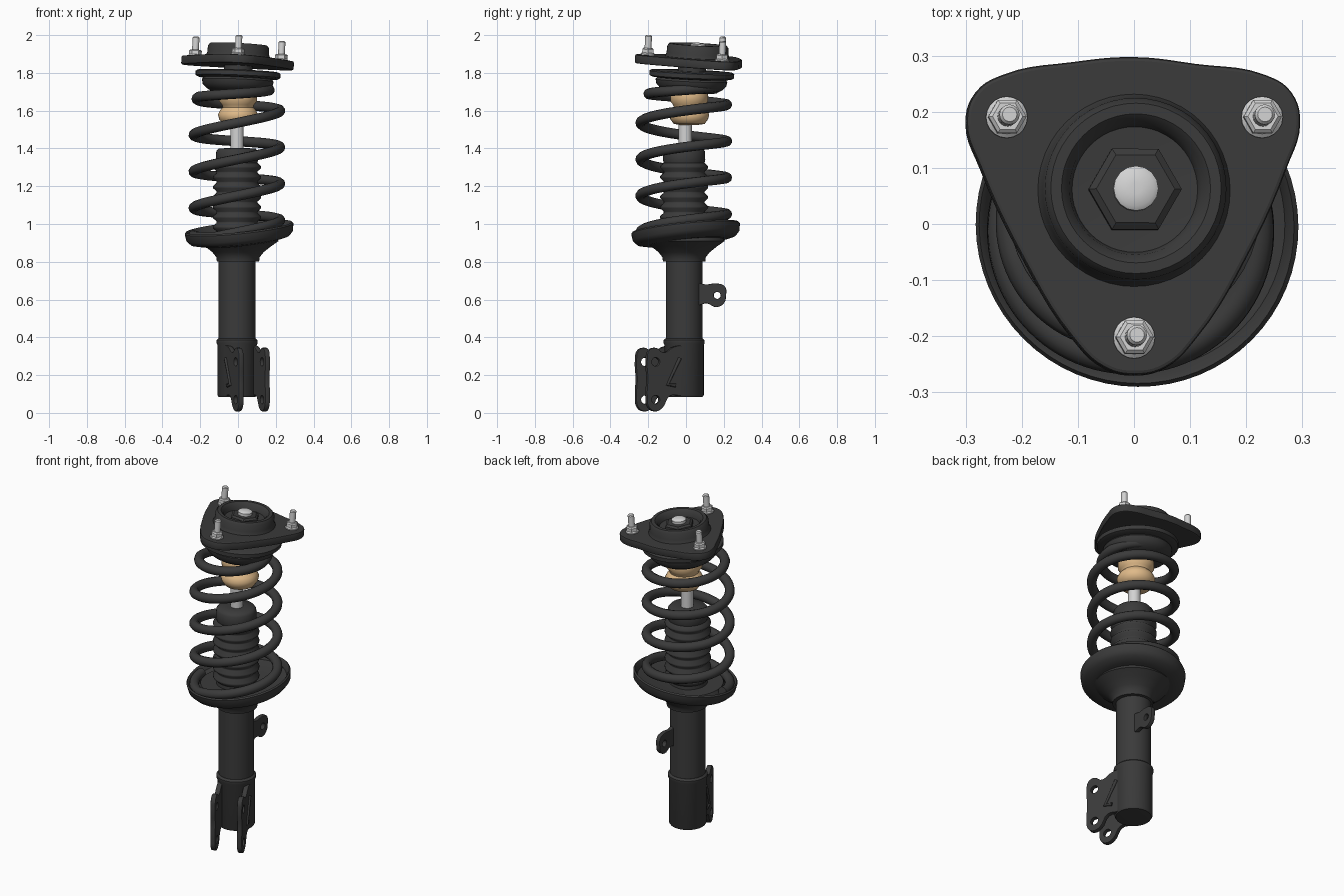
import bpy, math
from mathutils import Vector, Matrix

if "Cube" in bpy.data.objects:
    bpy.data.objects.remove(bpy.data.objects["Cube"])


def material(name, rgb):
    m = bpy.data.materials.new(name)
    m.diffuse_color = (*rgb, 1)
    m.use_nodes = True
    m.node_tree.nodes["Principled BSDF"].inputs["Base Color"].default_value = m.diffuse_color
    return m


BLACK = material("black_paint", (0.043, 0.043, 0.043))
STEEL = material("bright_steel", (0.65, 0.65, 0.65))
TAN = material("tan_foam", (0.74, 0.49, 0.25))


def finish(ob, mat, angle=35):
    ob.data.materials.clear()
    ob.data.materials.append(mat)
    bpy.ops.object.select_all(action='DESELECT')
    ob.select_set(True)
    bpy.context.view_layer.objects.active = ob
    if ob.type == 'CURVE':
        bpy.ops.object.convert(target='MESH')
        ob = bpy.context.object
    bpy.ops.object.shade_smooth_by_angle(angle=math.radians(angle))
    return ob


def tilt(loc, sx=0, sy=0):
    """Frame at loc whose floor rises by sx along x and sy along y."""
    q = Vector((0, 0, 1)).rotation_difference(Vector((-sx, -sy, 1)))
    return Matrix.Translation(loc) @ q.to_matrix().to_4x4()


def lathe(name, profile, frame, mat, n=48, angle=35):
    """Revolve (radius, height) points and cap open ends."""
    verts, faces = [], []
    for r, z in profile:
        for k in range(n):
            a = 2 * math.pi * k / n
            verts.append((r * math.cos(a), r * math.sin(a), z))
    for i in range(len(profile) - 1):
        for k in range(n):
            j = (k + 1) % n
            faces.append((i * n + k, i * n + j, (i + 1) * n + j, (i + 1) * n + k))
    faces.append(tuple(reversed(range(n))))
    top = (len(profile) - 1) * n
    faces.append(tuple(range(top, top + n)))
    me = bpy.data.meshes.new(name)
    me.from_pydata(verts, [], faces)
    ob = bpy.data.objects.new(name, me)
    bpy.context.collection.objects.link(ob)
    ob.matrix_world = frame
    return finish(ob, mat, angle)


def plate(name, outline, holes, half, bevel, frame, mat):
    """Smooth flat outline with round holes, extruded both ways."""
    cu = bpy.data.curves.new(name, 'CURVE')
    cu.dimensions, cu.fill_mode = '2D', 'BOTH'
    cu.extrude, cu.bevel_depth, cu.offset = half - bevel, bevel, -bevel
    cu.bevel_resolution, cu.resolution_u = 1, 5
    loops = [outline]
    for x, y, r in holes:
        loops.append([(x + r * math.cos(k * math.pi / 4), y + r * math.sin(k * math.pi / 4))
                      for k in range(8)])
    for pts in loops:
        sp = cu.splines.new('BEZIER')
        sp.bezier_points.add(len(pts) - 1)
        for bp, (x, y) in zip(sp.bezier_points, pts):
            bp.co = (x, y, 0)
            bp.handle_left_type = bp.handle_right_type = 'AUTO'
        sp.use_cyclic_u = True
    ob = bpy.data.objects.new(name, cu)
    bpy.context.collection.objects.link(ob)
    ob.matrix_world = frame
    return finish(ob, mat)


def wire(name, pts, radius, mat, frame=Matrix()):
    """Round bar along a path."""
    cu = bpy.data.curves.new(name, 'CURVE')
    cu.dimensions, cu.bevel_depth, cu.bevel_resolution = '3D', radius, 3
    cu.use_fill_caps = True
    sp = cu.splines.new('POLY')
    sp.points.add(len(pts) - 1)
    for p, co in zip(sp.points, pts):
        p.co = (*co, 1)
    ob = bpy.data.objects.new(name, cu)
    bpy.context.collection.objects.link(ob)
    ob.matrix_world = frame
    return finish(ob, mat, 50)


AXIS = Vector((-0.005, -0.01, 0))
body = Matrix.Translation(AXIS)

# damper tube and clamp sleeve
lathe("damper_tube", [(0.097, 0.3), (0.097, 0.95)], body, BLACK)
lathe("clamp_sleeve", [(0.08, 0.083), (0.098, 0.085), (0.104, 0.095), (0.104, 0.36),
                       (0.109, 0.37), (0.109, 0.385), (0.098, 0.395)], body, BLACK)

# clevis ears, turned a little towards the right
yaw = math.radians(22)
fwd = Vector((math.sin(yaw), -math.cos(yaw), 0))
side = Vector((math.cos(yaw), math.sin(yaw), 0))
ear = [(0.04, 0.10), (0.115, 0.09), (0.16, 0.025), (0.2, 0.008), (0.237, 0.03), (0.247, 0.09),
       (0.243, 0.18), (0.247, 0.28), (0.235, 0.33), (0.2, 0.345), (0.15, 0.32), (0.09, 0.35),
       (0.04, 0.35)]
for s, label in ((-1, "left"), (1, "right")):
    o = AXIS + side * 0.075 * s
    n = fwd.cross(Vector((0, 0, 1)))
    frame = Matrix.Translation(o) @ Matrix((fwd, (0, 0, 1), n)).transposed().to_4x4()
    plate(f"{label}_ear", ear, [(0.197, 0.27, 0.022), (0.197, 0.07, 0.022)], 0.014, 0.004,
          frame, BLACK)
    out = 0.014 * (1 if n.dot(side) * s > 0 else -1)
    wire(f"{label}_ear_rib", [(0.06, 0.29, out), (0.13, 0.15, out), (0.085, 0.145, out)],
         0.01, BLACK, frame)

# hose tab behind the tube
tab_frame = Matrix(((0, 0, 1, 0.04), (1, 0, 0, 0), (0, 1, 0, 0), (0, 0, 0, 1)))
plate("hose_tab", [(0.06, 0.575), (0.11, 0.58), (0.16, 0.56), (0.2, 0.58), (0.212, 0.62),
                   (0.205, 0.67), (0.16, 0.685), (0.11, 0.68), (0.06, 0.68)],
      [(0.165, 0.622, 0.018)], 0.013, 0.004, tab_frame, BLACK)

# lower spring seat with its flared support
lathe("seat_support", [(0.09, 0.8), (0.112, 0.802), (0.115, 0.825), (0.135, 0.85),
                       (0.175, 0.882), (0.215, 0.91), (0.2, 0.94)],
      Matrix.Translation((0, -0.01, 0)), BLACK)
lathe("lower_spring_seat", [(0.1, -0.045), (0.21, -0.048), (0.262, -0.036), (0.284, -0.012),
                            (0.289, 0.026), (0.282, 0.034), (0.274, 0.026), (0.262, -0.002),
                            (0.2, -0.014), (0.1, -0.014)],
      tilt((0.008, 0, 0.95), 0.1, 0.1), BLACK, 64)

# pleated dust boot
boot = [(0.11, 0.93)]
for i in range(7):
    z = 0.96 + i * 0.053
    boot += [(0.108, z), (0.127, z + 0.018), (0.127, z + 0.028), (0.108, z + 0.046)]
boot += [(0.112, 1.34), (0.11, 1.385), (0.098, 1.4), (0.04, 1.402)]
lathe("dust_boot", boot, body, BLACK, 40, 50)

# piston rod and foam bump stop
lathe("piston_rod", [(0.035, 1.37), (0.035, 1.72)], Matrix.Translation((-0.005, -0.004, 0)), STEEL, 24)
lathe("bump_stop", [(0.05, 1.525), (0.082, 1.53), (0.1, 1.555), (0.106, 1.58), (0.094, 1.603),
                    (0.08, 1.618), (0.086, 1.632), (0.1, 1.65), (0.1, 1.68), (0.09, 1.72)],
      tilt((0, 0.017, 0), 0, 0), TAN, 36, 60)

# coil spring, winding upward and narrowing at the top
coil = []
for k in range(-48, 409):
    q = k / 24
    a = q * math.pi / 2
    r = 0.229 - 0.06 * max(0, min(1, (q - 13.2) / 3))
    z = min(1.004 + 0.0483 * q + 0.016 * math.cos(a), 1.66 + 0.02 * (q - 13.5))
    x, y = r * math.cos(a) - 0.006, r * math.sin(a) - 0.012
    if q < 3:
        z = max(z, 0.965 + 0.1 * (x + y))
    coil.append((x, y + 0.015 * max(0, q - 13) / 4, z))
wire("coil_spring", coil, 0.027, BLACK)

# upper spring seat and rubber neck
lathe("upper_spring_seat", [(0.1, -0.09), (0.135, -0.088), (0.165, -0.07), (0.185, -0.05),
                            (0.19, -0.025), (0.182, -0.015), (0.21, -0.012), (0.224, -0.005),
                            (0.225, 0.018), (0.215, 0.024), (0.075, 0.024), (0.075, 0.08)],
      tilt((0, 0.03, 1.785), -0.04, -0.045), BLACK)

# top mount plate and raised bearing housing
SX = SY = -0.052
outline = [(0, 0.297), (-0.11, 0.288), (-0.235, 0.265), (-0.282, 0.235), (-0.3, 0.18),
           (-0.275, 0.1), (-0.2, -0.06), (-0.11, -0.205), (-0.055, -0.257), (0, -0.27),
           (0.055, -0.257), (0.11, -0.205), (0.2, -0.06), (0.272, 0.1), (0.296, 0.18),
           (0.28, 0.235), (0.235, 0.265), (0.11, 0.285)]
plate("mount_plate", outline, [], 0.023, 0.007, tilt((0, 0, 1.862), SX, SY), BLACK)


def on_plate(x, y):
    return tilt((x, y, 1.885 + SX * x + SY * y), SX, SY)


lathe("bearing_housing", [(0.18, -0.02), (0.17, 0.004), (0.164, 0.02), (0.162, 0.056),
                          (0.152, 0.069), (0.133, 0.069), (0.118, 0.055), (0.112, 0.028),
                          (0.06, 0.024)], on_plate(0, 0.06), BLACK)
lathe("bearing_hex", [(0.083, 0.02), (0.083, 0.045), (0.07, 0.054)], on_plate(0, 0.06), BLACK, 6)
lathe("rod_end", [(0.04, 0.04), (0.04, 0.07), (0.032, 0.076), (0.01, 0.078)],
      on_plate(0, 0.06), STEEL, 16)

# mounting studs with flanged nuts
for label, x, y in (("left", -0.227, 0.19), ("right", 0.228, 0.19), ("front", 0, -0.203)):
    f = on_plate(x, y)
    lathe(f"{label}_nut_flange", [(0.037, -0.002), (0.037, 0.006), (0.03, 0.012)], f, STEEL, 20)
    lathe(f"{label}_nut", [(0.034, 0.004), (0.034, 0.03), (0.027, 0.036)], f, STEEL, 6)
    lathe(f"{label}_stud", [(0.018, 0), (0.018, 0.099), (0.013, 0.105)], f, STEEL, 16)
